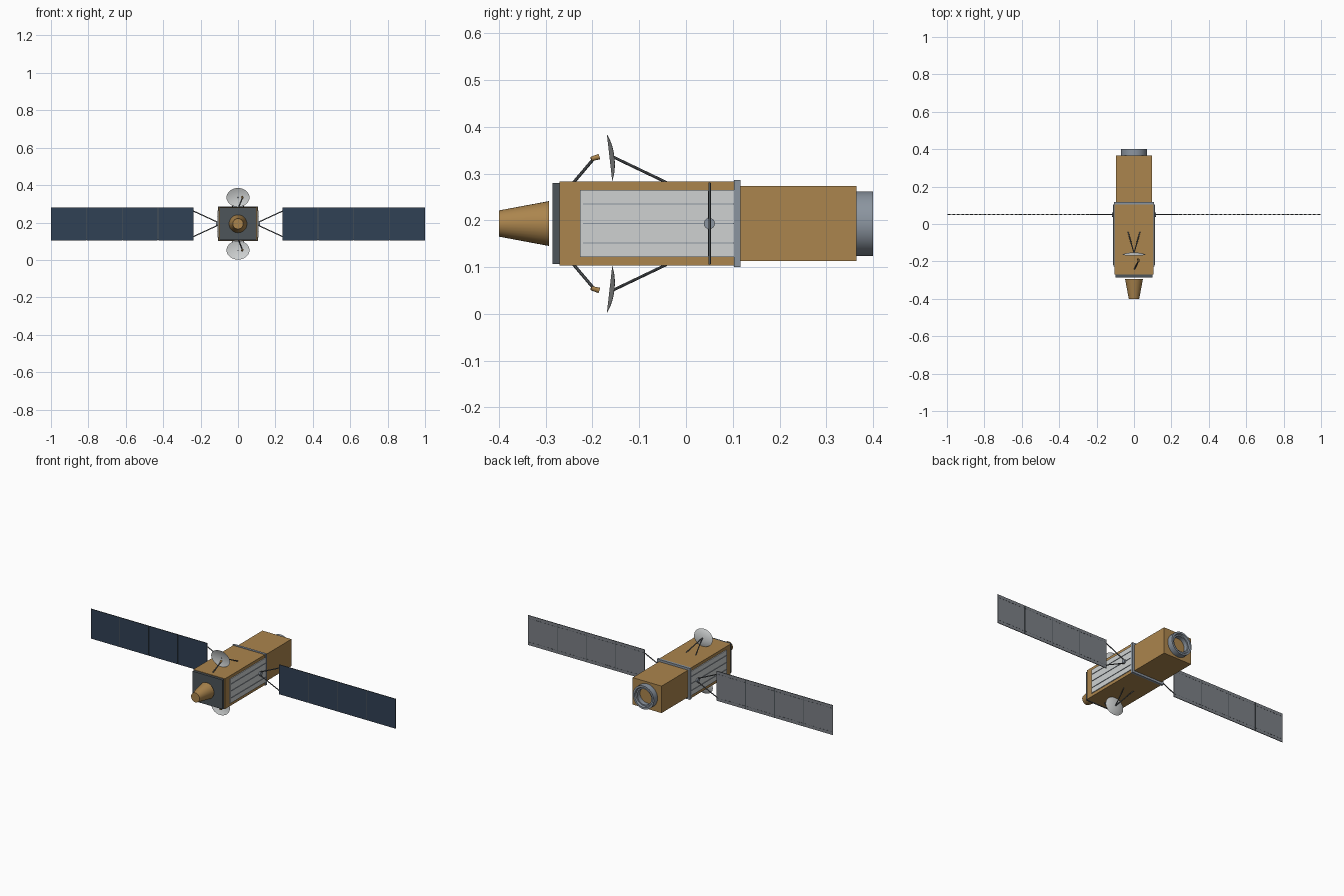
import bpy, bmesh, math
from mathutils import Vector, Matrix

old = bpy.data.objects.get("Cube")
if old:
    bpy.data.objects.remove(old, do_unlink=True)

CZ = 0.193       # height of the long axis
WING_Y = 0.05    # fore-aft station of the solar wings


def material(name, rgb):
    m = bpy.data.materials.new(name)
    m.use_nodes = True
    m.diffuse_color = (*rgb, 1)
    m.node_tree.nodes["Principled BSDF"].inputs["Base Color"].default_value = (*rgb, 1)
    return m


GOLD = material("gold foil", (0.41, 0.235, 0.075))
DARK = material("dark plate", (0.075, 0.09, 0.10))
STEEL = material("blue steel", (0.26, 0.30, 0.35))
WHITE = material("pale radiator", (0.62, 0.64, 0.64))
NAVY = material("navy solar cells", (0.03, 0.052, 0.09))
BACK = material("grey panel back", (0.20, 0.215, 0.24))
ROD = material("strut grey", (0.10, 0.11, 0.12))


def finish(name, bm, mats, smooth=False):
    bmesh.ops.recalc_face_normals(bm, faces=bm.faces)
    me = bpy.data.meshes.new(name)
    bm.to_mesh(me)
    bm.free()
    for m in mats:
        me.materials.append(m)
    ob = bpy.data.objects.new(name, me)
    bpy.context.collection.objects.link(ob)
    if smooth:
        bpy.ops.object.select_all(action='DESELECT')
        ob.select_set(True)
        bpy.context.view_layer.objects.active = ob
        bpy.ops.object.shade_smooth_by_angle(angle=math.radians(35))
    return ob


def box(name, lo, hi, mat):
    lo, hi = Vector(lo), Vector(hi)
    bm = bmesh.new()
    bmesh.ops.create_cube(bm, size=1, matrix=Matrix.Translation((lo + hi) / 2)
                          @ Matrix.Diagonal((*(hi - lo), 1)))
    return finish(name, bm, [mat])


def rod(name, a, b, r1, mat, r2=None, sides=8):
    a, b = Vector(a), Vector(b)
    d = b - a
    bm = bmesh.new()
    bmesh.ops.create_cone(bm, cap_ends=True, segments=sides, radius1=r1,
                          radius2=r1 if r2 is None else r2, depth=d.length,
                          matrix=Matrix.Translation((a + b) / 2)
                          @ d.to_track_quat('Z', 'Y').to_matrix().to_4x4())
    return finish(name, bm, [mat], True)


def lathe(name, profile, mat, sides=32):
    """Spin (radius, y) points around the long axis into a closed ring."""
    bm = bmesh.new()
    rings = [[bm.verts.new((r * math.cos(t), y, CZ + r * math.sin(t)))
              for t in (2 * math.pi * i / sides for i in range(sides))]
             for r, y in profile]
    for k, a in enumerate(rings):
        b = rings[(k + 1) % len(rings)]
        for i in range(sides):
            j = (i + 1) % sides
            bm.faces.new((a[i], a[j], b[j], b[i]))
    return finish(name, bm, [mat], True)


# Main hull
box("main_body", (-0.104, -0.271, CZ - 0.09), (0.104, 0.105, CZ + 0.09), GOLD)
box("rear_body", (-0.095, 0.105, CZ - 0.08), (0.095, 0.365, CZ + 0.08), GOLD)
box("collar", (-0.108, 0.103, CZ - 0.093), (0.108, 0.117, CZ + 0.093), STEEL)
box("front_plate", (-0.098, -0.286, CZ - 0.087), (0.098, -0.271, CZ + 0.087), DARK)
rod("nose_cone", (0, -0.293, CZ), (0, -0.4, CZ), 0.048, GOLD, 0.028, 32)
lathe("docking_ring", [(0.069, 0.364), (0.069, 0.4), (0.058, 0.4), (0.054, 0.391),
                       (0.046, 0.391), (0.046, 0.364)], STEEL)


def dish(name, s):
    """Shallow elliptical bowl opening forward, with a thin shell."""
    bm = bmesh.new()
    n, steps, thick = 32, 6, 0.002
    tilt = Matrix.Rotation(s * math.radians(6.5), 4, 'X')
    place = Matrix.Translation((0, -0.1635, CZ + s * 0.141)) @ tilt
    shells = []
    for off in (0, thick):
        rings = []
        for k in range(1, steps + 1):
            f = k / steps
            y = 0.0085 * (1 - f * f) + off * (1 - f ** 4)
            rings.append([bm.verts.new(place @ Vector((
                0.0615 * f * math.cos(t), y, 0.0505 * f * math.sin(t))))
                for t in (2 * math.pi * i / n for i in range(n))])
        tip = bm.verts.new(place @ Vector((0, 0.0085 + off, 0)))
        for i in range(n):
            j = (i + 1) % n
            bm.faces.new((tip, rings[0][i], rings[0][j]))
            for a, b in zip(rings, rings[1:]):
                bm.faces.new((a[i], a[j], b[j], b[i]))
        shells.append(rings)
    bmesh.ops.remove_doubles(bm, verts=bm.verts, dist=0.00001)
    return finish(name, bm, [WHITE], True)


# Antennas above and below
for s, tag in ((1, "top"), (-1, "bottom")):
    dish(tag + "_dish", s)
    for x, side in ((0.032, "left"), (-0.032, "right")):
        rod(f"{tag}_{side}_dish_strut", (0, -0.155, CZ + s * 0.142),
            (x, -0.042, CZ + s * 0.088), 0.003, ROD)
    rod(tag + "_feed_arm", (0.002, -0.242, CZ + s * 0.086),
        (0.024, -0.197, CZ + s * 0.139), 0.0035, ROD)
    rod(tag + "_feed_horn", (0.025, -0.203, CZ + s * 0.138),
        (0.022, -0.186, CZ + s * 0.143), 0.0045, GOLD, 0.006, 12)


def solar_panel(name, x0, x1):
    """Thin panel, cells in front and plain grey behind, dark rim."""
    ob = box(name, (min(x0, x1), WING_Y - 0.002, CZ - 0.088),
             (max(x0, x1), WING_Y + 0.002, CZ + 0.088), NAVY)
    ob.data.materials.append(BACK)
    ob.data.materials.append(DARK)
    for p in ob.data.polygons:
        p.material_index = 0 if p.normal.y < -0.5 else 1 if p.normal.y > 0.5 else 2


# Radiators and solar wings on both sides
for s, tag in ((1, "left"), (-1, "right")):
    def span(a, b, y0, y1, z0, z1, name, mat):
        box(f"{tag}_{name}", (min(s * a, s * b), y0, CZ + z0),
            (max(s * a, s * b), y1, CZ + z1), mat)

    span(0.102, 0.109, -0.227, 0.103, -0.072, 0.072, "radiator", WHITE)
    for k in (-1, 0, 1):
        z = k * 0.0415
        span(0.108, 0.112, -0.22, 0.103, z - 0.0012, z + 0.0012,
             f"radiator_pipe_{k + 2}", STEEL)
    rod(tag + "_wing_hub", (s * 0.1, WING_Y, CZ), (s * 0.118, WING_Y, CZ), 0.012, STEEL, sides=16)
    for z, end in ((1, "upper"), (-1, "lower")):
        rod(f"{tag}_{end}_wing_strut", (s * 0.112, WING_Y, CZ + z * 0.01),
            (s * 0.238, WING_Y, CZ + z * 0.068), 0.003, ROD)
    width = (1 - 0.237) / 4
    for k in range(4):
        x0 = 0.237 + k * width
        x1 = x0 + width
        solar_panel(f"{tag}_solar_panel_{k + 1}", s * (x0 + 0.0015 * (k > 0)),
                    s * (x1 - 0.0015 * (k < 3)))
        # Dashed wiring on the back
        for z in (-0.07, 0.07):
            for d in range(8):
                c = x0 + (d + 0.5) * width / 8
                span(c - 0.007, c + 0.007, WING_Y + 0.001, WING_Y + 0.0028,
                     z - 0.001, z + 0.001, f"wiring_{k + 1}", DARK)
        if k:
            span(x0 - 0.002, x0 + 0.002, WING_Y - 0.001, WING_Y + 0.003,
                 -0.087, 0.087, f"hinge_{k}", DARK)
